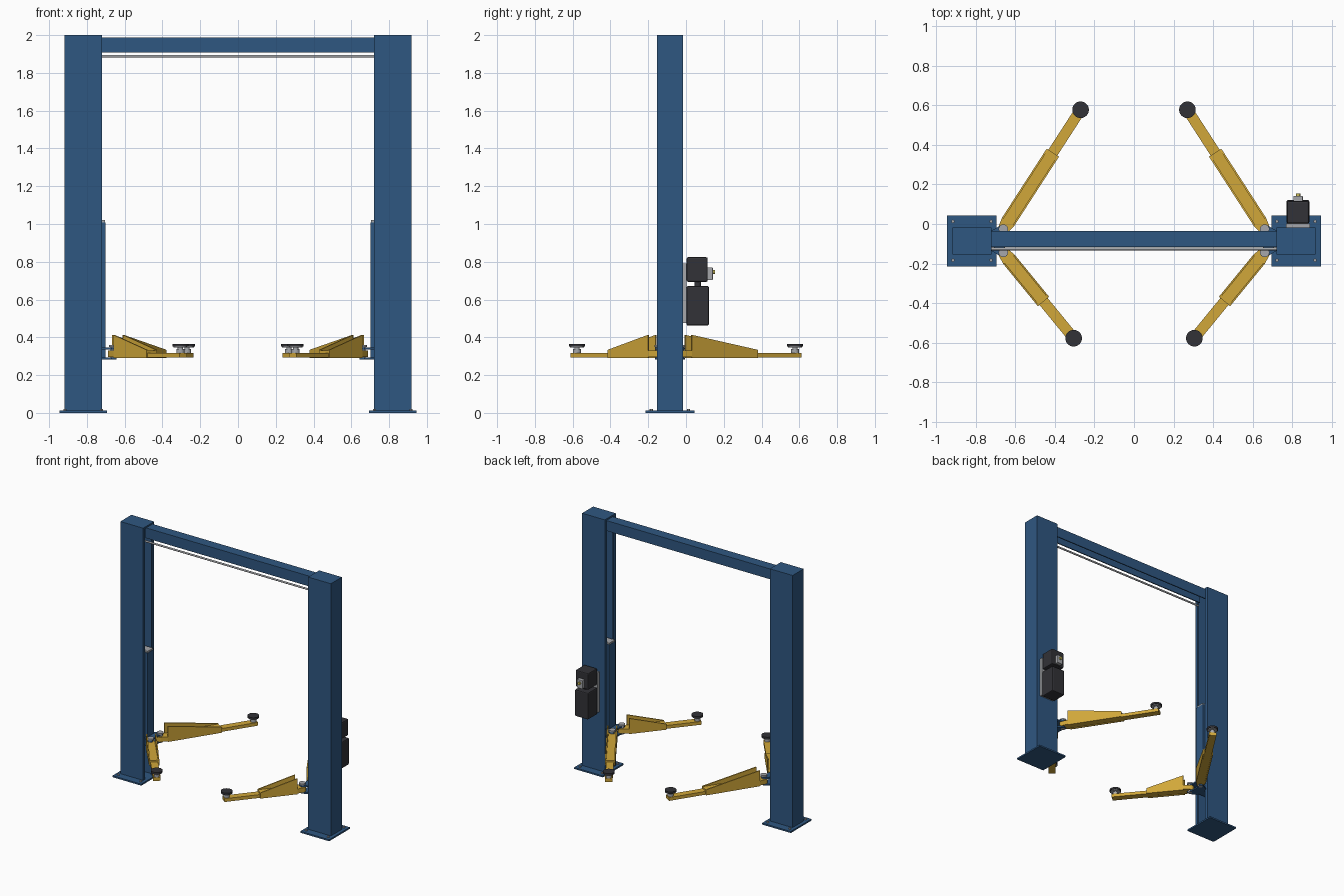
import bpy, bmesh, math
from mathutils import Vector

if "Cube" in bpy.data.objects:
    bpy.data.objects.remove(bpy.data.objects["Cube"])


def material(name, rgb):
    m = bpy.data.materials.new(name)
    m.diffuse_color = (*rgb, 1)
    m.use_nodes = True
    m.node_tree.nodes["Principled BSDF"].inputs["Base Color"].default_value = m.diffuse_color
    return m


BLUE = material("column blue", (0.028, 0.095, 0.22))
YELLOW = material("arm yellow", (0.64, 0.39, 0.042))
DARK = material("dark charcoal", (0.032, 0.032, 0.038))
GREY = material("steel grey", (0.38, 0.39, 0.41))
KNOB = material("knob yellow", (0.60, 0.50, 0.10))


def finish(name, bm, mat, bevel=0, smooth=False):
    bmesh.ops.recalc_face_normals(bm, faces=bm.faces)
    me = bpy.data.meshes.new(name)
    bm.to_mesh(me)
    bm.free()
    me.materials.append(mat)
    ob = bpy.data.objects.new(name, me)
    bpy.context.collection.objects.link(ob)
    if bevel:
        b = ob.modifiers.new("bevel", 'BEVEL')
        b.width, b.segments = bevel, 2
    if smooth:
        bpy.ops.object.select_all(action='DESELECT')
        ob.select_set(True)
        bpy.context.view_layer.objects.active = ob
        bpy.ops.object.shade_smooth_by_angle()
    return ob


def prism(name, pts, vec, mat, bevel=0):
    """Extrude a polygon of 3D points along a vector."""
    bm = bmesh.new()
    f = bm.faces.new([bm.verts.new(p) for p in pts])
    r = bmesh.ops.extrude_face_region(bm, geom=[f], use_keep_orig=True)
    moved = [v for v in r["geom"] if isinstance(v, bmesh.types.BMVert)]
    bmesh.ops.translate(bm, verts=moved, vec=Vector(vec))
    return finish(name, bm, mat, bevel)


def box(name, x0, x1, y0, y1, z0, z1, mat, bevel=0):
    return prism(name, [(x0, y0, z0), (x1, y0, z0), (x1, y1, z0), (x0, y1, z0)],
                 (0, 0, z1 - z0), mat, bevel)


def rod(name, a, b, r, mat, n=24):
    a, b = Vector(a), Vector(b)
    bm = bmesh.new()
    bmesh.ops.create_cone(bm, cap_ends=True, segments=n, radius1=r, radius2=r,
                          depth=(b - a).length)
    q = (b - a).to_track_quat('Z', 'Y')
    for v in bm.verts:
        v.co = q @ v.co + (a + b) / 2
    return finish(name, bm, mat, smooth=True)


YF, YB, YC = -0.154, -0.017, -0.085      # column front, back, centre


def arm(side, s, label, pivot, tip, reach):
    """Telescopic swing arm with gusset plates, pivot pin and lifting pad."""
    name = f"{side}_{label}_arm"
    p, t = Vector((s * pivot[0], pivot[1], 0)), Vector((s * tip[0], tip[1], 0))
    u = (t - p).normalized()
    v = Vector((-u.y, u.x, 0))
    length = (t - p).length

    def at(a, w, z):
        return p + u * a + v * w + Vector((0, 0, z))
    # outer tube with rounded pivot end
    w = 0.037
    nose = [at(-0.028 * math.cos(k), 0.028 * math.sin(k), 0.295)
            for k in [math.radians(d) for d in range(-80, 81, 20)]]
    prism(name + "_outer", nose + [at(0.045, w, 0.295), at(reach, w, 0.295),
          at(reach, -w, 0.295), at(0.045, -w, 0.295)], (0, 0, 0.036), YELLOW)
    # tapered gusset plates on both sides
    for k in (-1, 1):
        prism(name + "_gusset", [at(0.045, k * w, 0.29), at(reach, k * w, 0.29),
              at(reach, k * w, 0.334), at(0.045, k * w, 0.413)],
              v * (-k * 0.009), YELLOW)
    # sliding inner tube
    prism(name + "_inner", [at(reach - 0.08, 0.027, 0.292), at(length + 0.024, 0.027, 0.292),
          at(length + 0.024, -0.027, 0.292), at(reach - 0.08, -0.027, 0.292)],
          (0, 0, 0.026), YELLOW)
    # pivot pin and head
    rod(name + "_pivot_pin", at(0, 0, 0.282), at(0, 0, 0.352), 0.016, GREY)
    rod(name + "_pivot_head", at(0, 0, 0.348), at(0, 0, 0.36), 0.024, GREY)
    # pad screw and rubber pad
    rod(name + "_pad_collar", at(length, 0, 0.306), at(length, 0, 0.338), 0.021, GREY)
    rod(name + "_pad_screw", at(length, 0, 0.33), at(length, 0, 0.356), 0.014, GREY)
    rod(name + "_pad_plate", at(length, 0, 0.346), at(length, 0, 0.352), 0.036, GREY)
    rod(name + "_pad", at(length, 0, 0.351), at(length, 0, 0.366), 0.042, DARK, 32)


for side, s in (("left", -1), ("right", 1)):
    def sbox(name, x0, x1, *rest):
        return box(f"{side}_{name}", s * x0, s * x1, *rest)

    # base plate with anchor bolts
    sbox("base_plate", 0.694, 0.945, -0.214, 0.044, 0, 0.012, BLUE)
    for bx in (0.722, 0.915):
        for by in (-0.183, 0.013):
            rod(side + "_anchor_bolt", (s * bx, by, 0.01), (s * bx, by, 0.021), 0.009, GREY, 6)

    # channel column open to the inside, with lips
    xo, xi, t, lip = 0.918, 0.72, 0.01, 0.026
    half = [(xi, YF + lip), (xi, YF), (xo, YF), (xo, YB), (xi, YB), (xi, YB - lip),
            (xi + t, YB - lip), (xi + t, YB - t), (xo - t, YB - t),
            (xo - t, YF + t), (xi + t, YF + t), (xi + t, YF + lip)]
    prism(side + "_column", [(s * x, y, 0.01) for x, y in half], (0, 0, 1.98), BLUE)
    sbox("column_cap", xi, xo, YF, YB, 1.988, 2.0, BLUE)

    # sliding carriage with steel top and bracket for the arms
    sbox("carriage", 0.702, 0.80, YC - 0.04, YC + 0.04, 0.285, 1.008, BLUE)
    sbox("carriage_top", 0.704, 0.80, YC - 0.034, YC + 0.034, 1.008, 1.02, GREY)
    for z in (0.283, 0.336):
        prism(side + "_arm_bracket", [(s * x, y, z) for x, y in (
            (0.722, YC - 0.05), (0.67, YC - 0.08), (0.642, YC - 0.07), (0.655, YC - 0.03),
            (0.655, YC + 0.03), (0.642, YC + 0.07), (0.67, YC + 0.08), (0.722, YC + 0.05))],
            (0, 0, 0.011), BLUE)

    arm(side, s, "rear", (0.66, -0.026), (0.27, 0.577), 0.46)
    arm(side, s, "front", (0.66, -0.144), (0.305, -0.577), 0.32)

# overhead crossbeam, a channel open downwards
y0, y1, z0, z1, t = -0.116, -0.036, 1.907, 1.988, 0.008
prism("crossbeam", [(-0.725, y, z) for y, z in (
    (y0, z0), (y0, z1), (y1, z1), (y1, z0), (y1 - t, z0), (y1 - t, z1 - t),
    (y0 + t, z1 - t), (y0 + t, z0))], (1.45, 0, 0), BLUE)
# safety bar under the beam
rod("safety_bar", (-0.725, -0.126, 1.888), (0.725, -0.126, 1.888), 0.007, GREY, 16)

# hydraulic power unit on the back of the right column
box("unit_mount_plate", 0.768, 0.888, YB - 0.001, 0.003, 0.475, 0.79, GREY)
box("unit_tank", 0.77, 0.886, 0.003, 0.121, 0.462, 0.672, DARK, 0.008)
rod("unit_neck", (0.828, 0.062, 0.665), (0.828, 0.062, 0.70), 0.018, DARK)
box("unit_motor", 0.772, 0.884, 0.003, 0.115, 0.694, 0.824, DARK, 0.008)
box("unit_switch_box", 0.805, 0.853, 0.112, 0.142, 0.703, 0.77, GREY, 0.003)
rod("unit_switch_knob", (0.829, 0.14, 0.745), (0.829, 0.153, 0.745), 0.011, KNOB, 16)
